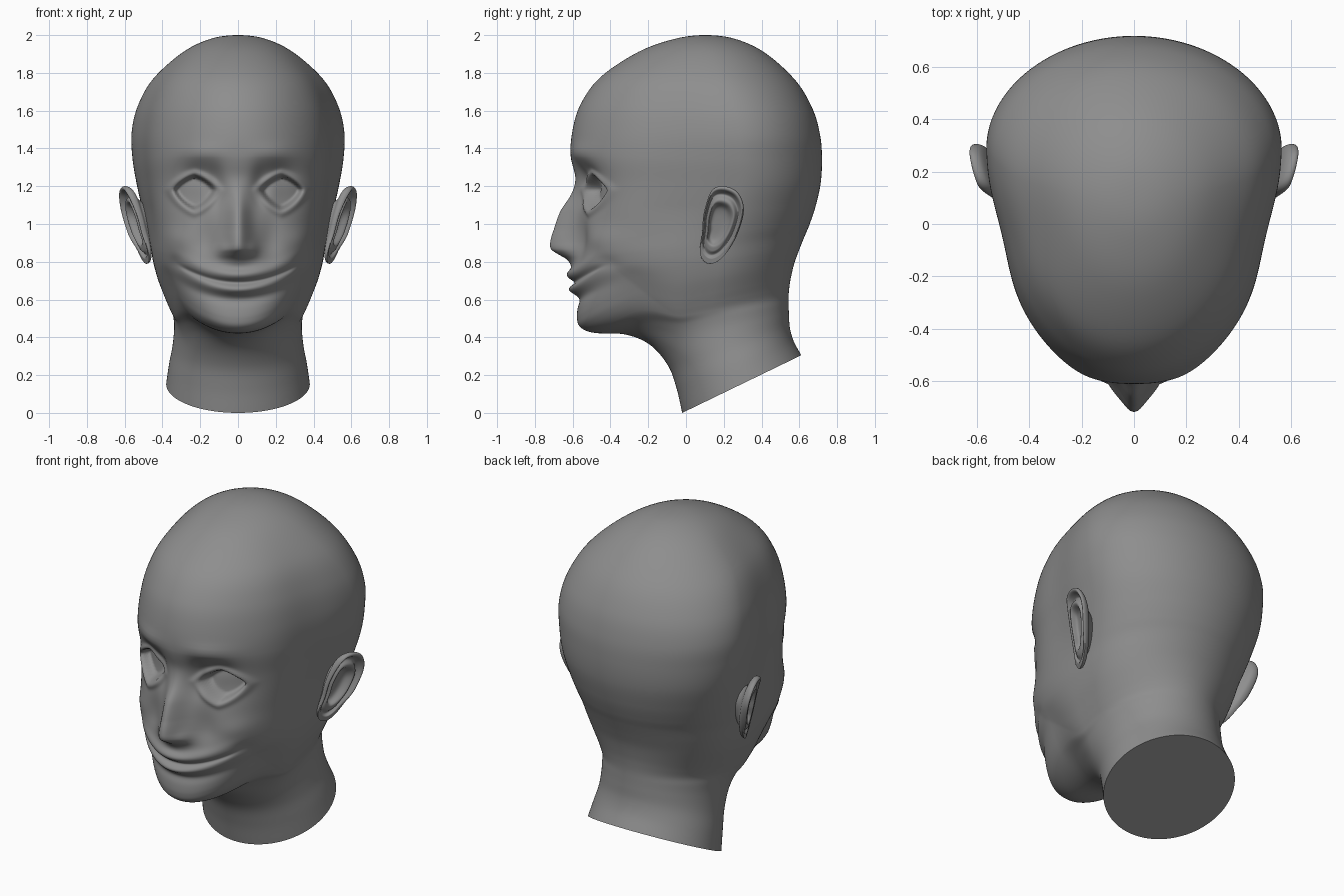
import bpy, math
from math import exp, pi, sin, cos

if "Cube" in bpy.data.objects:
    bpy.data.objects.remove(bpy.data.objects["Cube"])


def spline(a, b, c, d, t):
    """Catmull-Rom blend of equal-length tuples."""
    return [0.5 * (2 * q + (r - p) * t + (2 * p - 5 * q + 4 * r - s) * t * t
                   + (3 * q - p - 3 * r + s) * t ** 3) for p, q, r, s in zip(a, b, c, d)]


def step(lo, hi, v):
    t = min(1, max(0, (v - lo) / (hi - lo)))
    return t * t * (3 - 2 * t)


def bump(x, z, cx, cz, sx, sz):
    return exp(-((x - cx) / sx) ** 2 - ((z - cz) / sz) ** 2)


grey = bpy.data.materials.new("dark_grey")
grey.diffuse_color = (.27, .27, .27, 1)
grey.use_nodes = True
grey.node_tree.nodes["Principled BSDF"].inputs["Base Color"].default_value = grey.diffuse_color


def make(name, verts, faces, angle):
    me = bpy.data.meshes.new(name)
    me.from_pydata(verts, [], faces)
    me.materials.append(grey)
    ob = bpy.data.objects.new(name, me)
    bpy.context.collection.objects.link(ob)
    bpy.ops.object.select_all(action='DESELECT')
    ob.select_set(True)
    bpy.context.view_layer.objects.active = ob
    bpy.ops.object.shade_smooth_by_angle(angle=math.radians(angle))
    return ob


# Head rings: front y, front z, back y, back z, half width, widest fraction, front squareness
rings = [
    (-.02, .0, .61, .305, .38, .5, 2), (-.05, .13, .57, .38, .365, .5, 2),
    (-.095, .25, .55, .45, .347, .5, 2), (-.19, .36, .545, .52, .338, .54, 2),
    (-.32, .415, .543, .575, .342, .58, 2), (-.48, .423, .543, .62, .352, .61, 2.1),
    (-.555, .45, .547, .665, .37, .63, 2.15), (-.577, .5, .555, .715, .392, .64, 2.2),
    (-.572, .6, .573, .79, .425, .64, 2.3), (-.585, .7, .598, .86, .448, .64, 2.4),
    (-.595, .8, .628, .935, .465, .64, 2.4), (-.585, .9, .655, 1.0, .482, .65, 2.4),
    (-.58, 1.05, .685, 1.09, .508, .66, 2.4), (-.58, 1.22, .712, 1.21, .538, .67, 2.3),
    (-.61, 1.36, .72, 1.34, .56, .67, 2.15), (-.60, 1.5, .71, 1.47, .565, .67, 2.05),
    (-.555, 1.64, .67, 1.61, .535, .65, 2), (-.45, 1.78, .58, 1.76, .455, .61, 2),
    (-.25, 1.912, .42, 1.905, .30, .56, 2), (-.06, 1.98, .26, 1.98, .15, .5, 2),
    (.1, 2, .1, 2, 0, .5, 2)]

# Nose ridge: height z, projection, half width
nose = [(.76, 0, .075), (.79, .016, .08), (.815, .04, .083), (.84, .085, .083), (.865, .125, .08),
        (.9, .134, .074), (.97, .118, .066), (1.07, .085, .058), (1.16, .03, .052),
        (1.24, .004, .05), (1.32, 0, .05)]


def nose_push(x, z):
    if not nose[0][0] < z < nose[-1][0]:
        return 0
    i = max(k for k in range(len(nose) - 1) if nose[k][0] <= z)
    a, b = nose[i], nose[i + 1]
    t = (z - a[0]) / (b[0] - a[0])
    n = spline(nose[max(0, i - 1)], a, b, nose[min(len(nose) - 1, i + 2)], t)
    return max(0, n[1]) * exp(-(x / n[2]) ** 2) + .012 * bump(x, z, .08, .87, .03, .04)


def face_offset(x, z):
    """Backward push of the face surface for nose, mouth, cheeks and eyes."""
    x = abs(x)
    d = -nose_push(x, z)
    # smiling lips
    v = z - .69 - .09 * (x / .31) ** 2
    fade = max(0, 1 - (x / .36) ** 2)
    mid = exp(-(x / .13) ** 2)
    d -= (.022 * fade + .02 * mid) * exp(-((v - .04) / .036) ** 2)
    d -= (.022 * fade + .02 * mid) * exp(-((v + .038) / .03) ** 2)
    d += step(.34, .26, x) * .014 * exp(-(v / .014) ** 2)
    d += fade * .01 * exp(-((v + .09) / .03) ** 2)
    d += .015 * bump(x, z, .335, .79, .035, .045)
    # cheeks and brow
    d -= .025 * bump(x, z, .34, .91, .08, .07)
    d += .02 * bump(x, z, .17, .92, .06, .12)
    d -= .012 * bump(x, z, .2, 1.38, .12, .04)
    # eye sockets
    d += .035 * bump(x, z, .21, 1.27, .1, .06) + .035 * bump(x, z, .12, 1.2, .045, .09)
    d += .03 * bump(x, z, .23, 1.15, .13, .12)
    # eye openings with raised lids
    w = z - 1.18
    f = (abs(x - .23) / .108) ** 1.4 + (abs(w) / (.075 if w > 0 else .1)) ** 1.4
    d += .065 * step(1.12, .7, f) - .014 * exp(-((f - 1.3) / .3) ** 2)
    return d


def ring(r, n=128):
    yf, zf, yb, zb, w, m, p = r
    out = []
    for k in range(2 * n):
        j = k if k <= n else 2 * n - k
        u = j / n
        th = pi * (.55 * u + .45 * u * u)
        c, s, q = cos(th), max(0, sin(th)), p if cos(th) > 0 else 2
        t = m - m * c ** (2 / q) if c > 0 else m + (1 - m) * abs(c)
        x = w * s ** (2 / q) * (1 if k <= n else -1)
        y, z = yf + (yb - yf) * t, zf + (zb - zf) * t
        # narrower temples, jaw line rising to the sides
        x *= 1 - .05 * step(.8, 1.1, z) * exp(-((y + .06) / .2) ** 2)
        base = z
        if y < 0:
            z += (.085 * min(1.3, (x / .3) ** 2) * step(0, -.3, y)
                  * step(.9, .5, z) * step(.34, .42, z))
        if .45 < z < 1.6 and y < -.1:
            y += face_offset(x, z) * step(-.1, -.28, y)
        out.append((x, y, z))
    return out


# Head, face and neck as one lofted skin
a, b = rings[-2], rings[-1]
first = tuple(2 * p - q for p, q in zip(rings[0], rings[1]))
ext = [first] + rings + [(a[2], a[3], a[0], a[1], -a[4], .5, 2)]
verts, faces, N = [], [], 256
for i in range(1, len(rings)):
    steps = 16 if 6 <= i <= 14 else 6
    for k in range(steps):
        verts += ring(spline(*ext[i - 1:i + 3], k / steps))
rows = len(verts) // N
for r in range(rows - 1):
    for k in range(N):
        k2 = (k + 1) % N
        faces.append((r * N + k, r * N + k2, r * N + N + k2, r * N + N + k))
verts.append((.0, .1, 2))
top = (rows - 1) * N
faces += [(top + k, top + (k + 1) % N, len(verts) - 1) for k in range(N)]
faces.append(tuple(reversed(range(N))))
make("head", verts, faces, 65)

# Ear: outline in side view swept by a rim profile (radius fraction, outward height)
outline = [(.2, 1.2), (.275, 1.165), (.306, 1.07), (.265, .93), (.19, .82), (.12, .79),
           (.075, .84), (.085, .95), (.095, 1.06), (.135, 1.175)]
profile = [(.08, -.022), (.3, -.02), (.45, -.01), (.57, .02), (.66, .02), (.77, -.002), (.84, .008),
           (.9, .03), (.96, .032), (1, .018), (.98, 0), (.9, -.014), (.65, -.035), (.4, -.1)]
cy, cz = .165, 1.0
n, sub = len(outline), 8
edge = [spline(*[outline[(i + o) % n] for o in (-1, 0, 1, 2)], k / sub)
        for i in range(n) for k in range(sub)]
M = len(edge)
verts, faces = [], []
curve = [spline(*[profile[min(len(profile) - 1, max(0, i + o))] for o in (-1, 0, 1, 2)], k / 4)
         for i in range(len(profile) - 1) for k in range(4)]
for rad, h in curve:
    for y, z in edge:
        yy, zz = cy + (y - cy) * rad, cz + (z - cz) * rad
        # plain lobe below, rim fading into the cheek in front
        lobe = step(.84, .95, zz)
        hh = h * lobe + (1 - lobe) * min(h, .015)
        if hh > 0:
            hh *= .35 + .65 * step(.08, .15, yy)
        verts.append((.535 + .3 * (yy - .18) + .22 * (zz - 1) + hh, yy, zz))
for r in range(len(curve) - 1):
    for k in range(M):
        k2 = (k + 1) % M
        faces.append((r * M + k, r * M + k2, r * M + M + k2, r * M + M + k))
faces.append(tuple(reversed(range(M))))
ear = make("ears", verts, faces, 70)
mirror = ear.modifiers.new("both_sides", 'MIRROR')
mirror.use_axis = (True, False, False)
